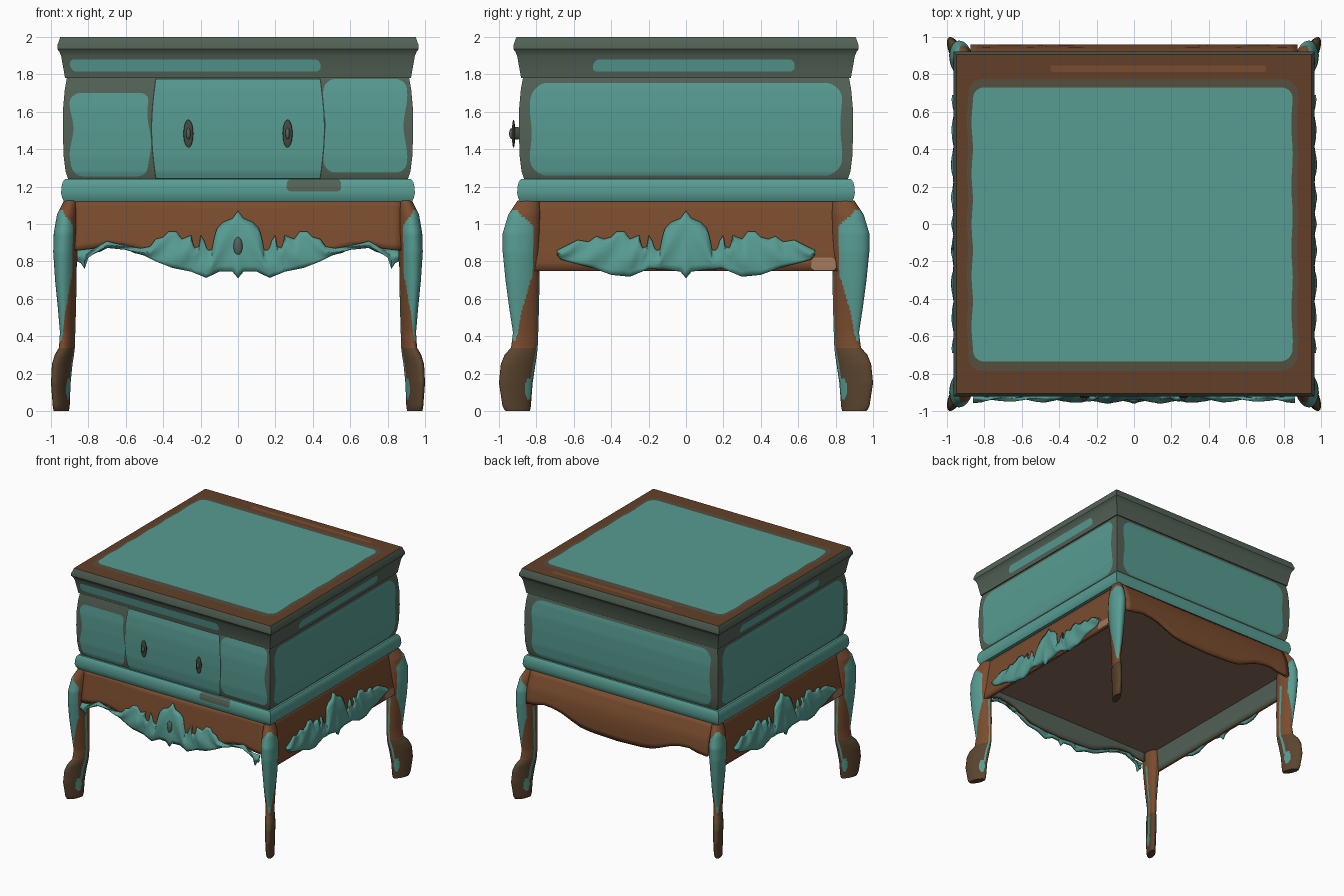
import bpy, bmesh, math
from mathutils import Vector, Matrix

if "Cube" in bpy.data.objects:
    bpy.data.objects.remove(bpy.data.objects["Cube"])

def srgb(r, g, b):
    return [((c / 255 + 0.055) / 1.055) ** 2.4 if c > 10 else c / 3294 for c in (r, g, b)] + [1]

COLORS = {"teal_paint": (87, 156, 146), "worn_grey_green": (84, 99, 87), "wood_brown": (122, 76, 46),
          "top_rim_brown": (98, 64, 40), "foot_dark_brown": (90, 68, 46), "underside_brown": (138, 108, 90),
          "worn_taupe": (86, 78, 62), "knob_dark": (70, 74, 64), "gap_dark": (48, 62, 56), "bare_tan": (160, 118, 90)}
MATS = {}
for n, c in COLORS.items():
    MATS[n] = bpy.data.materials.new(n)
    MATS[n].diffuse_color = srgb(*c)

def lerp(table, t):
    """Piecewise linear lookup in sorted (t, value) pairs."""
    if t <= table[0][0]:
        return table[0][1]
    for (a, va), (b, vb) in zip(table, table[1:]):
        if t <= b:
            return va + (vb - va) * (t - a) / (b - a)
    return table[-1][1]

def build(name, verts, faces, mats, rule=None, recalc=False):
    me = bpy.data.meshes.new(name)
    me.from_pydata([tuple(v) for v in verts], [], faces)
    for m in mats:
        me.materials.append(MATS[m])
    if recalc:
        bm = bmesh.new()
        bm.from_mesh(me)
        bmesh.ops.recalc_face_normals(bm, faces=bm.faces)
        bm.to_mesh(me)
        bm.free()
    me.update()
    if rule:
        for p in me.polygons:
            p.material_index = rule(p)
    ob = bpy.data.objects.new(name, me)
    bpy.context.collection.objects.link(ob)
    return ob

def side(k, prof, dy):
    """Placement on side k (0 front, 1 right, 2 back, 3 left) of a square lofted part."""
    rot = Matrix.Rotation(k * math.pi / 2, 3, 'Z')
    def place(u, z, off=0.0):
        return rot @ Vector((u, -(lerp(prof, z) - (0 if k % 2 else dy) + off), z))
    return place

def top_place(u, v, off=0.0):
    return Vector((u, v, 2.0 + off))

def square_loft(name, prof, dy, mats, rule=None):
    verts, faces = [], []
    for z, h in prof:
        verts += [(sx * h, sy * (h - dy), z) for sx, sy in ((-1, -1), (1, -1), (1, 1), (-1, 1))]
    n = len(prof)
    for i in range(n - 1):
        for j in range(4):
            a, b = i * 4 + j, i * 4 + (j + 1) % 4
            faces.append((a, b, b + 4, a + 4))
    faces += [(3, 2, 1, 0), tuple(range(4 * n - 4, 4 * n))]
    return build(name, verts, faces, mats, rule)

def panel(name, place, u0, u1, z0, z1, mat, off=0.004, r=0.06, wob=0.005, bulge=0.0, n=40):
    """Thin painted patch with rounded corners and a slightly worn edge."""
    verts, faces = [], []
    for i in range(n + 1):
        t = 0.5 - 0.5 * math.cos(math.pi * i / n)
        z = z0 + (z1 - z0) * t
        d = max(0, r - min(z - z0, z1 - z))
        c = r - math.sqrt(max(0, r * r - d * d)) - bulge * math.sin(math.pi * t)
        w = wob * math.sin(z * 23 + u0 * 9)
        verts += [place(u0 + c + w, z, off), place(u1 - c + wob * math.sin(z * 19 + u1), z, off)]
        if i:
            a = 2 * i - 2
            faces.append((a, a + 1, a + 3, a + 2))
    return build(name, verts, faces, [mat])

def sheet(name, place, half, lo, hi, cols, rows, mats, thick, relief):
    """Shaped board or carving between a lower and an upper outline."""
    verts, faces = [], []
    for i in range(cols + 1):
        u = -half + 2 * half * i / cols
        a, b = lerp(lo, abs(u)), lerp(hi, abs(u))
        for j in range(rows + 1):
            t = j / rows
            verts.append(place(u, a + (b - a) * t, relief(u, t)))
            if i and j:
                q = i * (rows + 1) + j
                p = q - rows - 1
                faces.append((p - 1, q - 1, q, p))
    ob = build(name, verts, faces, mats)
    m = ob.modifiers.new("thickness", 'SOLIDIFY')
    m.thickness, m.offset, m.material_offset = thick, -1, len(mats) - 1

def ellipsoid(name, loc, scale, mat):
    bpy.ops.mesh.primitive_uv_sphere_add(segments=20, ring_count=12, location=loc)
    ob = bpy.context.object
    ob.name, ob.scale = name, scale
    ob.data.materials.append(MATS[mat])

# Top slab, drawer case, waist moulding and the floor under the case
SLAB = [(1.78, .925), (1.80, .928), (1.90, .946), (1.92, .955), (1.935, .966), (1.955, .966), (2.0, .95)]
CASE = [(1.24, .908), (1.28, .922), (1.36, .932), (1.5, .937), (1.62, .935), (1.72, .926), (1.78, .915)]
MOULD = [(1.12, .93), (1.14, .94), (1.165, .946), (1.20, .943), (1.225, .937), (1.24, .925)]
DY = 0.043
square_loft("top_slab", SLAB, DY, ["worn_grey_green", "top_rim_brown"], lambda p: int(p.normal.z > .9))
square_loft("drawer_case", CASE, DY, ["worn_grey_green"])
square_loft("waist_moulding", MOULD, DY, ["teal_paint"])
square_loft("case_floor", [(.93, .905), (.945, .905)], .02, ["underside_brown"])

# Painted patches on the top, slab edge and case
panel("top_worn_border", top_place, -.89, .875, -.785, .775, "worn_taupe", .002, .08, .004)
panel("top_panel", top_place, -.865, .845, -.735, .73, "teal_paint", .005, .06, .004)
panel("top_rub_mark", top_place, -.45, .71, .812, .848, "wood_brown", .002, .015, .004)
for k, a, b in ((0, -.9, .45), (1, -.5, .59), (3, -.59, .5)):
    panel("slab_edge_patch", side(k, SLAB, DY), a, b, 1.815, 1.88, "teal_paint", .003, .03, .01)
for k, h in ((1, .83), (2, .86), (3, .83)):
    panel("case_panel", side(k, CASE, DY), -h, h, 1.258, 1.755, "teal_paint", .004, .09)
front = side(0, CASE, DY)
panel("front_left_panel", front, -.89, -.475, 1.255, 1.70, "teal_paint", .004, .05, .01)
panel("front_right_panel", front, .46, .895, 1.275, 1.775, "teal_paint", .004, .05, .01)
panel("moulding_worn_patch", side(0, MOULD, DY), .27, .56, 1.175, 1.239, "worn_grey_green", .003, .02, .01)

# Drawer front and its gap, with two knobs
panel("drawer_gap", front, -.443, .443, 1.241, 1.778, "gap_dark", .006, .004, 0, .022)
panel("drawer_front", front, -.437, .437, 1.247, 1.772, "teal_paint", .01, .004, 0, .022)
for x in (-.265, .265):
    ellipsoid("knob_stem", (x, -.905, 1.485), (.018, .03, .034), "knob_dark")
    ellipsoid("knob_plate", (x, -.922, 1.483), (.026, .009, .075), "knob_dark")
    ellipsoid("knob_tip", (x, -.93, 1.483), (.012, .016, .03), "worn_grey_green")

# Aprons: front and back curved along the bottom, sides straight
APRON = [(.70, .952), (.78, .95), (.95, .93), (1.13, .90)]
BACK = [(.70, .978), (.90, .98), (1.0, .965), (1.13, .91)]
TOP = [(0, 1.125), (1, 1.125)]
FRONT_LO = [(0, .71), (.03, .745), (.1, .745), (.17, .712), (.25, .745), (.35, .765), (.44, .80), (.5, .83),
            (.6, .862), (.7, .872), (.77, .84), (.8, .82), (.82, .76), (.84, .79), (.86, .80)]
FRONT_HI = [(0, 1.07), (.03, 1.03), (.08, 1.01), (.11, .98), (.125, .94), (.14, .86), (.165, .86), (.18, .91),
            (.2, .94), (.21, .88), (.235, .87), (.25, .94), (.3, .92), (.33, .96), (.37, .96), (.4, .93),
            (.44, .92), (.47, .88), (.52, .87), (.6, .885), (.7, .908), (.77, .87), (.86, .86)]
SIDE_LO = [(0, .71), (.03, .745), (.1, .755), (.2, .76), (.3, .718), (.4, .728), (.5, .765), (.67, .81), (.69, .835)]
SIDE_HI = FRONT_HI[:17] + [(.48, .935), (.52, .905), (.58, .915), (.64, .885), (.69, .86)]
WAVE = [(0, .765), (.25, .775), (.35, .79), (.44, .825), (.52, .86), (.6, .882), (.7, .89), (.77, .87), (.87, .86)]
for k, name in enumerate(("front_apron", "right_apron", "back_apron", "left_apron")):
    lo = [(0, .75), (1, .75)] if k % 2 else WAVE
    sheet(name, side(k, BACK if k == 2 else APRON, .02), .83 if k % 2 else .875, lo, TOP, 40, 8,
          ["wood_brown", "worn_grey_green"], .03, lambda u, t: 0)

def leaf_relief(u, t):
    a = abs(u)
    shell = .018 * math.exp(-(a / .09) ** 2)
    return .006 + (.018 + .008 * math.cos(a * 34 + t * 5) + shell * .5) * math.sin(math.pi * (.12 + .76 * t))

# Carved leaf ornaments on the front and both sides
sheet("front_carving", side(0, APRON, .02), .86, FRONT_LO, FRONT_HI, 172, 8, ["teal_paint"], .022, leaf_relief)
for k in (1, 3):
    sheet("side_carving", side(k, APRON, .02), .69, SIDE_LO, SIDE_HI, 138, 8, ["teal_paint"], .022, leaf_relief)
    panel("bare_corner", side(k, APRON, .02), .675, .8, .752, .82, "bare_tan", .003, .02, .006)
ellipsoid("front_medallion", (0, -.943, .88), (.024, .018, .05), "worn_grey_green")

# Cabriole legs: z, outer x, inner x, outer y, inner y, section skew in degrees
LEG = [(0, .985, .905, .965, .835, 52), (.02, .99, .90, .98, .83, 50), (.15, 1.0, .895, 1.0, .82, 48),
       (.25, .995, .885, .99, .805, 48), (.30, .98, .877, .97, .797, 52), (.34, .957, .872, .935, .793, 58),
       (.42, .952, .87, .925, .79, 60), (.55, .963, .866, .945, .786, 66), (.7, .978, .863, .965, .783, 72),
       (.85, .988, .861, .98, .78, 78), (.95, .985, .86, .98, .78, 80), (1.05, .968, .86, .95, .78, 80),
       (1.125, .93, .855, .90, .78, 80)]
COLS = [[(r[0], r[c]) for r in LEG] for c in range(1, 6)]
N, RINGS = 72, 90

def leg(name, sx, sy):
    verts, faces, kind = [], [], []
    for i in range(RINGS + 1):
        z = 1.125 * i / RINGS
        xo, xi, yo, yi, skew = [lerp(c, z) for c in COLS]
        d = math.radians(skew)
        for j in range(N):
            t = d / 2 + 2 * math.pi * j / N
            verts.append((sx * ((xo + xi) / 2 + (xo - xi) / 2 * math.cos(t)),
                          sy * ((yo + yi) / 2 + (yo - yi) / 2 * math.cos(t - d)), z))
            if i < RINGS:
                a, b = i * N + j, i * N + (j + 1) % N
                faces.append((a, b, b + N, a + N))
                zc, s = z + .006, (j + .5) / N * 2
                s = min(s, 2 - s)                       # 0 at the outer tip, 1 at the inner tip
                leaf = .38 < zc < 1.08 and s < min(.50, .08 + (zc - .38) * 1.2, (1.09 - zc) * 5)
                strip = .16 < zc < .80 and .69 < s < .77
                scroll = ((zc - .12) / .06) ** 2 + ((s - .66) / .11) ** 2 < 1
                kind.append(2 if leaf or strip or scroll else int(zc < .34))
    faces += [tuple(range(N)), tuple(range(RINGS * N, RINGS * N + N))]
    kind += [1, 0]
    build(name, verts, faces, ["wood_brown", "foot_dark_brown", "teal_paint"],
          lambda p: kind[p.index], recalc=True)

for sx, xn in ((-1, "left"), (1, "right")):
    for sy, yn in ((-1, "front"), (1, "back")):
        leg(f"{yn}_{xn}_leg", sx, sy)

# Smooth shading with sharp edges kept
bpy.ops.object.select_all(action='SELECT')
bpy.context.view_layer.objects.active = bpy.data.objects["top_slab"]
bpy.ops.object.shade_smooth_by_angle(angle=math.radians(35))

for m in bpy.data.materials:
    if m.users and not m.is_grease_pencil:
        m.use_nodes = True
        m.node_tree.nodes["Principled BSDF"].inputs["Base Color"].default_value = m.diffuse_color
